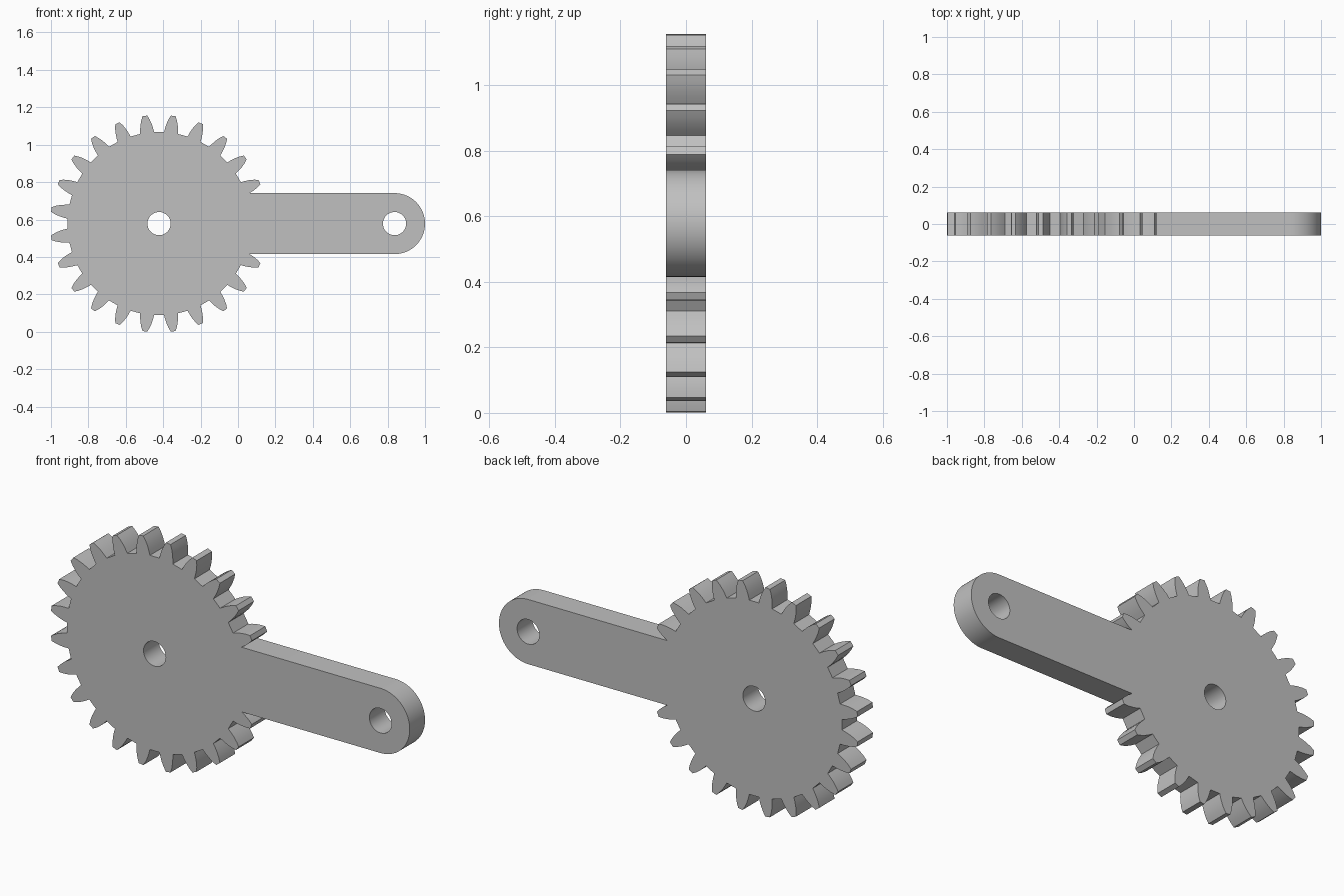
import bpy, bmesh
from math import sin, cos, pi, radians, sqrt

cube = bpy.data.objects.get("Cube")
if cube:
    bpy.data.objects.remove(cube, do_unlink=True)

HUB_X, END_X, MID_Z = -0.422, 0.837, 0.578
ARM_R, HOLE_R, HALF_THICK = 0.163, 0.062, 0.061
TEETH = 24
STEP = 2 * pi / TEETH
# Tooth profile: radius and half angle in degrees, root to tip
FLANK = [(0.490, 4.4), (0.512, 3.9), (0.535, 3.25), (0.560, 2.3), (0.581, 1.25)]


def polar(cx, r, a):
    return (cx + r * cos(a), MID_Z + r * sin(a))


def ring(cx, r, n=64):
    return [polar(cx, r, 2 * pi * i / n) for i in range(n)]


def outline():
    # Gear teeth, leaving out the pair swallowed by the arm
    points = []
    for k in range(1, TEETH - 1):
        mid = (k + 0.5) * STEP
        points += [polar(HUB_X, r, mid - radians(h)) for r, h in FLANK]
        points += [polar(HUB_X, r, mid + radians(h)) for r, h in reversed(FLANK)]
    points = [p for p in points if p[0] < HUB_X or abs(p[1] - MID_Z) > ARM_R + 0.002]
    # Arm: straight edges from the gear flanks to a half-round end
    join_x = HUB_X + sqrt(0.51 ** 2 - ARM_R ** 2)
    points.append((join_x, MID_Z - ARM_R))
    points += [polar(END_X, ARM_R, -pi / 2 + pi * i / 40) for i in range(41)]
    points.append((join_x, MID_Z + ARM_R))
    return points


# Filled plate with two round holes, extruded both ways
curve = bpy.data.curves.new("plate_profile", "CURVE")
curve.dimensions = "2D"
curve.fill_mode = "BOTH"
curve.extrude = HALF_THICK
for loop in (outline(), ring(HUB_X, HOLE_R), ring(END_X, HOLE_R)):
    spline = curve.splines.new("POLY")
    spline.points.add(len(loop) - 1)
    for point, (x, z) in zip(spline.points, loop):
        point.co = (x, z, 0, 1)
    spline.use_cyclic_u = True

gear = bpy.data.objects.new("gear_with_arm", curve)
bpy.context.collection.objects.link(gear)
gear.rotation_euler.x = pi / 2
bpy.ops.object.select_all(action="DESELECT")
gear.select_set(True)
bpy.context.view_layer.objects.active = gear
bpy.ops.object.convert(target="MESH")
gear = bpy.context.view_layer.objects.active
gear.name = "gear_with_arm"
bpy.ops.object.transform_apply(location=False, rotation=True, scale=False)

# Weld caps to the rim
bm = bmesh.new()
bm.from_mesh(gear.data)
bmesh.ops.remove_doubles(bm, verts=bm.verts, dist=0.0001)
bmesh.ops.recalc_face_normals(bm, faces=bm.faces)
bm.to_mesh(gear.data)
bm.free()
bpy.ops.object.shade_smooth_by_angle(angle=radians(30))

# Plain grey finish
grey = bpy.data.materials.new("light_grey")
grey.use_nodes = True
colour = (0.53, 0.53, 0.53, 1)
grey.diffuse_color = colour
grey.node_tree.nodes["Principled BSDF"].inputs["Base Color"].default_value = colour
gear.data.materials.clear()
gear.data.materials.append(grey)
